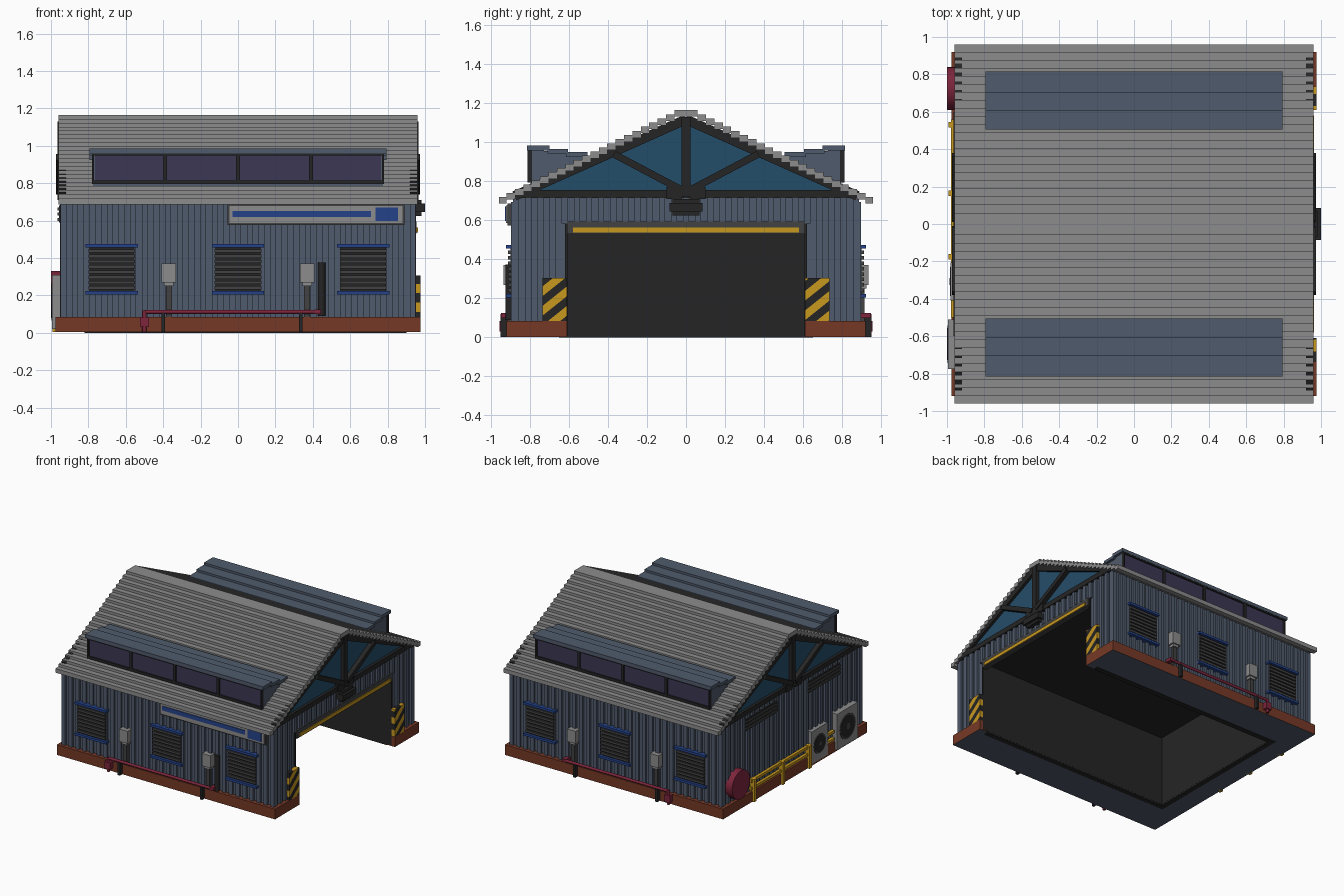
import bpy, bmesh, math
from mathutils import Vector, Matrix

if "Cube" in bpy.data.objects:
    bpy.data.objects.remove(bpy.data.objects["Cube"])


def material(name, rgb):
    col = []
    for c in rgb:
        c /= 255
        col.append(c / 12.92 if c <= 0.04045 else ((c + 0.055) / 1.055) ** 2.4)
    m = bpy.data.materials.new(name)
    m.use_nodes = True
    m.diffuse_color = (*col, 1)
    m.node_tree.nodes["Principled BSDF"].inputs["Base Color"].default_value = (*col, 1)
    return m


SLATE = material("slate_cladding", (80, 91, 108))
GREY = material("light_grey", (140, 140, 140))
GLASS = material("blue_glass", (36, 77, 106))
PURPLE = material("purple_glass", (59, 55, 84))
BROWN = material("brown_base", (118, 57, 38))
YELLOW = material("safety_yellow", (200, 152, 32))
BLACK = material("black", (37, 37, 37))
DARK = material("dark_grey", (66, 66, 66))
RED = material("crimson", (125, 37, 60))
BLUE = material("blue_trim", (36, 66, 138))


def finish(bm, name, *mats):
    bmesh.ops.recalc_face_normals(bm, faces=bm.faces)
    me = bpy.data.meshes.new(name)
    bm.to_mesh(me)
    bm.free()
    for m in mats:
        me.materials.append(m)
    ob = bpy.data.objects.new(name, me)
    bpy.context.collection.objects.link(ob)
    return ob


def add_box(bm, b):
    x0, x1, y0, y1, z0, z1 = b
    mat = Matrix.Translation(((x0 + x1) / 2, (y0 + y1) / 2, (z0 + z1) / 2))
    mat = mat @ Matrix.Diagonal((x1 - x0, y1 - y0, z1 - z0, 1))
    return bmesh.ops.create_cube(bm, size=1, matrix=mat)


def flip_y(b):
    return (b[0], b[1], -b[3], -b[2], b[4], b[5])


def boxes(name, mat, items, both=False):
    """Boxes (x0, x1, y0, y1, z0, z1); both also copies them to the other side."""
    bm = bmesh.new()
    for b in items:
        add_box(bm, b)
        if both:
            add_box(bm, flip_y(b))
    return finish(bm, name, mat)


def add_prism(bm, pts, x0, x1):
    a = [bm.verts.new((x0, y, z)) for y, z in pts]
    b = [bm.verts.new((x1, y, z)) for y, z in pts]
    bm.faces.new(a)
    bm.faces.new(b)
    for i in range(len(pts)):
        j = (i + 1) % len(pts)
        bm.faces.new((a[i], a[j], b[j], b[i]))


def rod(name, mat, p, q, r, n=12):
    p, q = Vector(p), Vector(q)
    d = q - p
    bm = bmesh.new()
    mx = Matrix.Translation((p + q) / 2) @ d.to_track_quat('Z', 'Y').to_matrix().to_4x4()
    bmesh.ops.create_cone(bm, cap_ends=True, segments=n, radius1=r, radius2=r,
                          depth=d.length, matrix=mx)
    ob = finish(bm, name, mat)
    for f in ob.data.polygons:
        f.use_smooth = len(f.vertices) == 4
    for e in ob.data.edges:
        a, b = (ob.data.vertices[i].co for i in e.vertices)
        e.use_edge_sharp = abs((b - a).normalized().dot(d.normalized())) < 0.5
    return ob


# Base plinth with the doorway gap, slate on its underside
plinth = boxes("base_plinth", BROWN, [
    (-.975, .975, -.92, -.61, .003, .085), (-.975, .975, .61, .92, .003, .085),
    (-.975, -.78, -.61, .61, .003, .085)])
plinth.data.materials.append(SLATE)
for f in plinth.data.polygons:
    f.material_index = 1 if f.normal.z < -0.5 else 0

# Wall cores around the open hall
boxes("wall_core", SLATE, [
    (-.935, .935, -.88, -.612, .08, .72), (-.935, .935, .612, .88, .08, .72),
    (-.935, -.782, -.612, .612, .08, .72), (-.935, .935, -.7, .7, .585, .72)])

# Vertical ribs on every wall
side_ribs = [(-.95 + i * .0623, -.918 + i * .0623, .87, .897, .08, .695) for i in range(30)]
boxes("side_wall_ribs", SLATE, side_ribs + [(.92, .95, .87, .897, .08, .695)], both=True)
end_ribs = []
for i in range(29):
    y = -.886 + i * .0622
    end_ribs.append((-.952, -.93, y, y + .031, .08, .72))
    low = .585 if -.64 < y < .61 else .08
    end_ribs.append((.93, .952, y, y + .031, low, .72))
boxes("end_wall_ribs", SLATE, end_ribs)

# Dark lining of the hall, open at the floor
boxes("hall_lining", BLACK, [
    (-.785, .945, .608, .62, .01, .585), (-.785, .945, -.62, -.608, .01, .585),
    (-.79, -.778, -.61, .61, .01, .585), (-.785, .945, -.61, .61, .575, .588)])
boxes("hall_floor_rim", BLACK, [
    (-.82, .9, .609, .65, 0, .02), (-.82, .9, -.65, -.609, 0, .02),
    (-.82, -.779, -.61, .61, 0, .02)])

# Door header with yellow strip, and the unit above it
boxes("door_header", DARK, [(.915, .955, -.61, .61, .53, .595)])
boxes("door_header_strip", YELLOW, [(.95, .962, -.58, .58, .537, .563)])
boxes("door_sensor", BLACK, [(.94, 1.0, -.085, .085, .645, .69),
                             (.94, .98, -.07, .07, .625, .71)])

# Stepped roof
steps, dy, dz = 21, .043, .0212
half = [(.06, 1.165)]
for k in range(steps):
    y, z = .06 + k * dy, 1.165 - (k + 1) * dz
    half += [(y, z), (min(y + dy, .96), z)]
top = [(-y, z) for y, z in reversed(half)] + half
bm = bmesh.new()
add_prism(bm, top + [(y, z - .033) for y, z in reversed(top)], -.96, .96)
finish(bm, "stepped_roof", GREY)

# Gable glazing and trusses on both ends
bm = bmesh.new()
add_prism(bm, [(-.86, .715), (.86, .715), (0, 1.125)], -.935, .935)
finish(bm, "gable_glass", GLASS)


def beam(bm, p, q, w, x0, x1):
    p, q = Vector(p), Vector(q)
    d = (q - p).normalized()
    n = Vector((-d.y, d.x)) * w / 2
    add_prism(bm, [p + n, q + n, q - n, p - n], x0, x1)


bm = bmesh.new()
for s in (-1, 1):
    def at(p, q, w, depth):
        beam(bm, p, q, w, *sorted((s * .92, s * depth)))
    at((-.84, .735), (.84, .735), .04, .957)
    at((0, .72), (0, 1.13), .045, .965)
    for m in (-1, 1):
        at((m * .88, .725), (0, 1.118), .05, .957)
        at((m * .02, .755), (m * .37, .94), .036, .972)
        at((m * .02, .74), (m * .1, .74), .06, .965)
finish(bm, "gable_truss", BLACK)

# Dormers with window strips
bm = bmesh.new()
for m in (-1, 1):
    add_prism(bm, [(m * .795, .77), (m * .795, .965), (m * .5, .93), (m * .5, .9)], -.775, .775)
finish(bm, "dormer_body", SLATE)
boxes("dormer_roof", SLATE, [
    (-.795, .795, .70, .815, .958, .985), (-.795, .795, .605, .71, .944, .967),
    (-.795, .795, .505, .615, .925, .95)], both=True)
boxes("dormer_windows", PURPLE, [(-.765, .765, .79, .803, .805, .96)], both=True)
frame = [(-.78, .78, .79, .813, .795, .815), (-.78, .78, .79, .813, .948, .964)]
frame += [(-.791 + i * .39, -.769 + i * .39, .79, .813, .795, .964) for i in range(5)]
boxes("dormer_window_frame", BLACK, [(max(b[0], -.78), min(b[1], .78), *b[2:]) for b in frame],
      both=True)

# Shuttered windows with blue bars on both long walls
slats, backs, bars = [], [], []
for x in (-.675, 0, .67):
    backs.append((x - .122, x + .122, .87, .901, .22, .46))
    slats += [(x - .125, x + .125, .89, .912, .232 + i * .028, .25 + i * .028) for i in range(8)]
    bars += [(x - .14, x + .14, .88, .922, z, z + .018) for z in (.205, .456)]
boxes("window_backing", BLACK, backs, both=True)
boxes("window_slats", DARK, slats, both=True)
boxes("window_bars", BLUE, bars, both=True)

# Meter boxes with conduits
meters, conduits = [], []
for x in (-.37, .37):
    meters += [(x - .038, x + .038, .88, .935, .27, .37), (x - .025, x + .025, .88, .925, .25, .275)]
    conduits.append((x - .016, x + .016, .88, .915, .08, .26))
boxes("meter_boxes", GREY, meters, both=True)
boxes("meter_conduits", DARK, conduits, both=True)

# Low pipe run with supports on both long walls
for m, side in ((-1, "front"), (1, "back")):
    rod(side + "_pipe", RED, (-.5, m * .938, .112), (.44, m * .938, .112), .011)
    rod(side + "_pipe_drop", RED, (-.5, m * .938, .005), (-.5, m * .938, .12), .012)
boxes("pipe_valve", RED, [(-.525, -.475, .915, .957, .03, .085),
                          (.41, .445, .88, .948, .1, .125)], both=True)
boxes("pipe_supports", BLACK, [(x - .01, x + .01, .915, .95, .003, .105)
                               for x in (-.4, .335)], both=True)
rod("front_downpipe", BLACK, (.447, -.905, .09), (.447, -.905, .375), .02)

# Plain sign board on the front
boxes("sign_border", DARK, [(-.055, .89, -.915, -.87, .575, .687)])
boxes("sign_panel", GREY, [(-.045, .88, -.922, -.9, .587, .677)])
boxes("sign_bands", BLUE, [(-.03, .71, -.927, -.91, .618, .652), (.735, .855, -.927, -.91, .598, .67)])

# Striped hazard plates beside the door
bm = bmesh.new()
for y0 in (-.735, .61):
    add_box(bm, (.94, .975, y0, y0 + .125, .085, .305))
period = .05
for k in range(-20, 30):
    bmesh.ops.bisect_plane(bm, geom=bm.verts[:] + bm.edges[:] + bm.faces[:],
                           plane_co=(0, 0, k * period), plane_no=(0, -.8, 1))
ob = finish(bm, "hazard_plates", YELLOW, BLACK)
for f in ob.data.polygons:
    f.material_index = math.floor((f.center.z - .8 * f.center.y) / period) % 2

# Louvred vents on the rear end
boxes("rear_vent_backing", BLACK, [(-.956, -.93, .2, .6, .59, .68)], both=True)
boxes("rear_vent_slats", DARK, [(-.964, -.94, .2, .6, .598 + i * .028, .614 + i * .028)
                                for i in range(3)], both=True)

# Cooling units with round fans
for name, x, y0, y1, z1 in (("small", -.98, -.41, -.205, .28), ("large", -.994, -.775, -.51, .31)):
    boxes(name + "_cooling_unit", GREY, [(x, -.93, y0, y1, .02, z1)])
    yc, zc, r = (y0 + y1) / 2, (z1 + .02) / 2, (y1 - y0) * .38
    rod(name + "_fan_ring", DARK, (x - .003, yc, zc), (x + .01, yc, zc), r, 20)
    rod(name + "_fan", BLACK, (x - .005, yc, zc), (x + .01, yc, zc), r * .85, 20)
    rod(name + "_fan_hub", DARK, (x - .006, yc, zc), (x + .01, yc, zc), r * .25, 12)

# Hose reel and yellow guard rail
rod("hose_reel", RED, (-1.0, .725, .215), (-.94, .725, .215), .115, 24)
boxes("guard_rail", YELLOW, [(-.978, -.955, -.5, .56, z, z + .022) for z in (.1, .16)])
boxes("guard_rail_posts", YELLOW, [(-.992, -.95, y, y + .03, .003, .185)
                                   for y in (.515, .15, -.19)])
